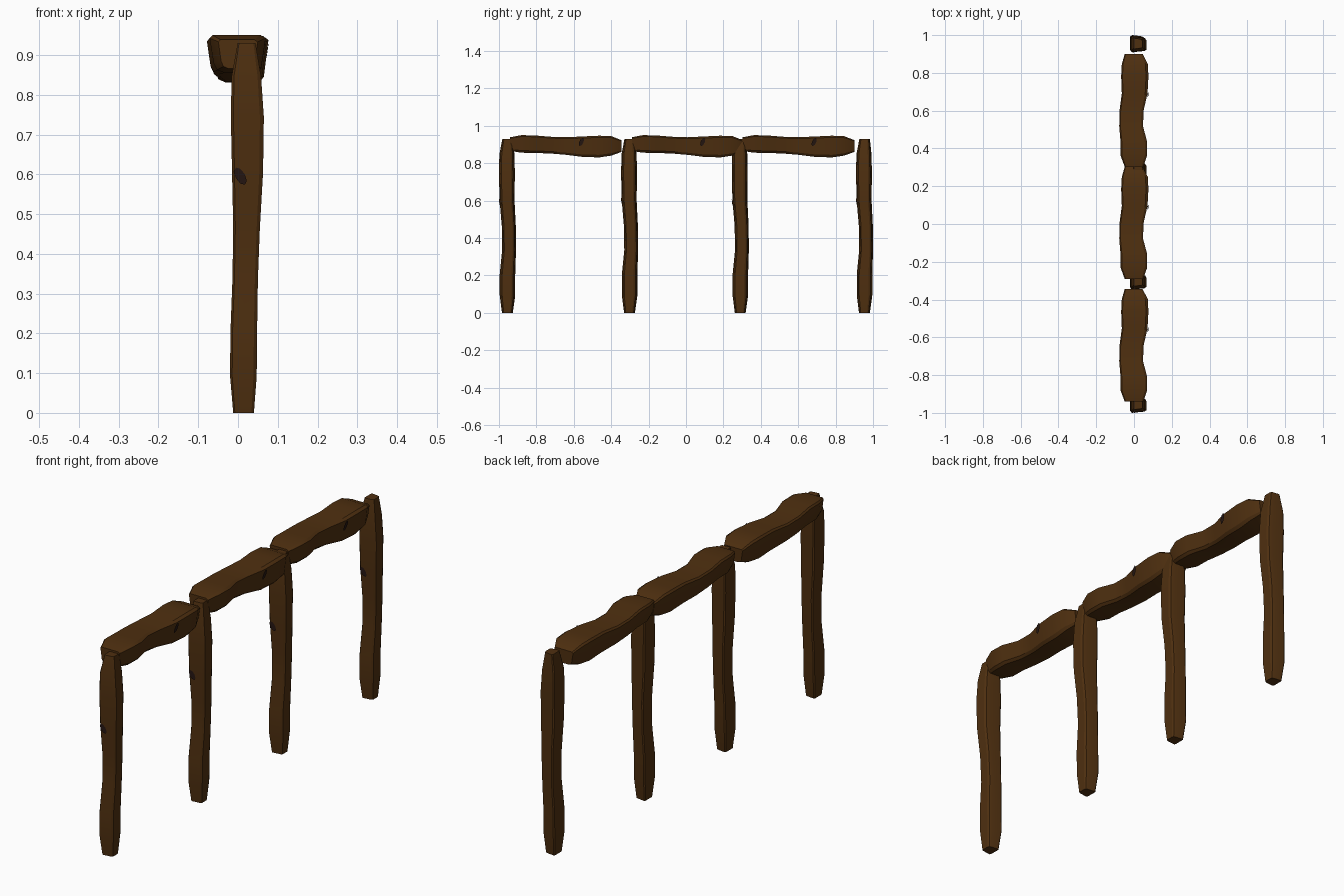
import bpy, bmesh, math
from mathutils import Vector

if "Cube" in bpy.data.objects:
    bpy.data.objects.remove(bpy.data.objects["Cube"])


def material(name, rgb):
    m = bpy.data.materials.new(name)
    m.diffuse_color = (*rgb, 1)
    m.use_nodes = True
    m.node_tree.nodes["Principled BSDF"].inputs["Base Color"].default_value = m.diffuse_color
    return m


WOOD = material("brown wood", (0.078, 0.029, 0.005))
DARK = material("dark knot", (0.018, 0.008, 0.006))

# Wavy log: fraction of length, x low, x high, y low, y high (post sized)
STATIONS = [
    (0.00, -0.012, 0.040, -0.029, 0.029),
    (0.10, -0.020, 0.047, -0.041, 0.042),
    (0.22, -0.019, 0.048, -0.041, 0.042),
    (0.36, -0.014, 0.050, -0.028, 0.046),
    (0.50, -0.012, 0.055, -0.030, 0.045),
    (0.65, -0.015, 0.063, -0.042, 0.038),
    (0.80, -0.018, 0.065, -0.045, 0.040),
    (0.91, -0.016, 0.058, -0.043, 0.038),
    (1.00, -0.001, 0.044, -0.027, 0.029),
]
# Wedge cross-section with chamfered corners: x 0..1, y -1..1
SECTION = [(0.0, -0.82), (0.08, -1.0), (0.88, -0.84), (1.0, -0.68),
           (1.0, 0.5), (0.93, 0.74), (0.75, 0.86), (0.08, 1.0), (0.0, 0.9)]


def make_log(name, place):
    bm = bmesh.new()
    rings = []
    for u, x0, x1, y0, y1 in STATIONS:
        mid, half = (y0 + y1) / 2, (y1 - y0) / 2
        rings.append([bm.verts.new(place(x0 + a * (x1 - x0), mid + b * half, u))
                      for a, b in SECTION])
    n = len(SECTION)
    for r, s in zip(rings, rings[1:]):
        for i in range(n):
            bm.faces.new((r[i], r[(i + 1) % n], s[(i + 1) % n], s[i]))
    bm.faces.new(rings[0][::-1])
    bm.faces.new(rings[-1])
    bmesh.ops.recalc_face_normals(bm, faces=bm.faces)
    # Slanted knot plate lying on the front of the log
    knot = []
    for k in range(8):
        t = k * math.pi / 4
        dx, du = 0.016 * math.cos(t), 0.020 * math.sin(t)
        knot.append(bm.verts.new(place(0.006 + dx, -0.0435 + 0.12 * dx - 0.03 * max(du, 0), 0.64 + du - 0.8 * dx)))
    f = bm.faces.new(knot)
    f.material_index = 1
    f.normal_update()
    if f.normal.dot(place(0, -1, 0.5) - place(0, 0, 0.5)) < 0:
        f.normal_flip()
    me = bpy.data.meshes.new(name)
    bm.to_mesh(me)
    bm.free()
    me.materials.append(WOOD)
    me.materials.append(DARK)
    ob = bpy.data.objects.new(name, me)
    bpy.context.collection.objects.link(ob)
    bpy.ops.object.select_all(action='DESELECT')
    ob.select_set(True)
    bpy.context.view_layer.objects.active = ob
    bpy.ops.object.shade_smooth_by_angle(angle=math.radians(25))


# Upright posts
for i, yc in enumerate((-0.955, -0.302, 0.29, 0.954)):
    make_log(f"fence_post_{i + 1}",
             lambda x, y, u, yc=yc: Vector((x, yc + y, 0.93 * u)))

# Top rails: the same log laid along y, shorter and thicker
for i, (start, end) in enumerate(((-0.94, -0.345), (-0.29, 0.303), (0.303, 0.9))):
    make_log(f"fence_rail_{i + 1}",
             lambda x, y, u, s=start, e=end: Vector((-1.7 * y, s + (e - s) * u, 0.922 - 1.4 * x)))
